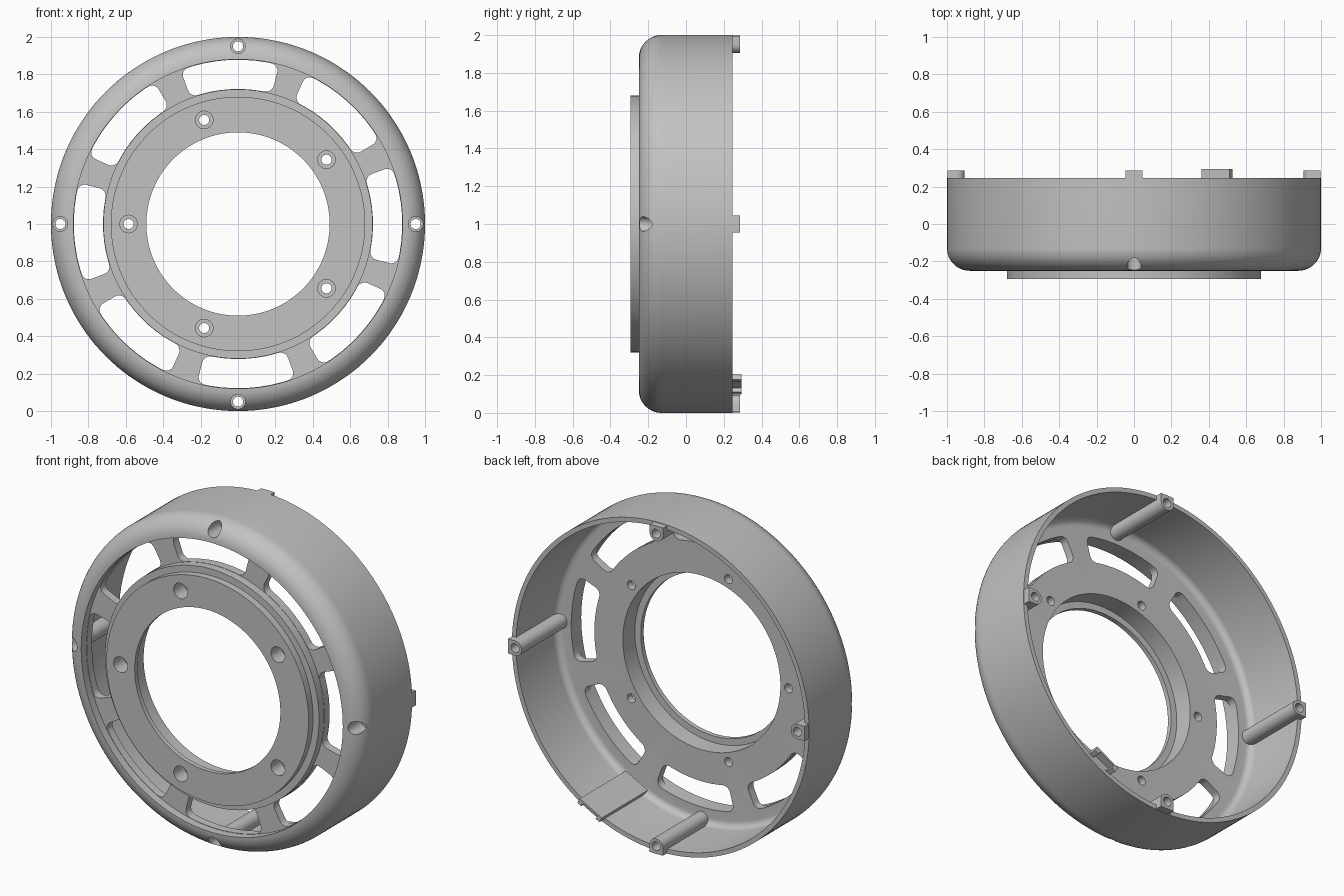
import bpy, bmesh
from math import sin, cos, pi, radians

cube = bpy.data.objects.get("Cube")
if cube:
    bpy.data.objects.remove(cube, do_unlink=True)

# One plain grey for the whole housing
grey = bpy.data.materials.new("housing_grey")
grey.use_nodes = True
colour = (0.54, 0.54, 0.54, 1)
grey.diffuse_color = colour
grey.node_tree.nodes["Principled BSDF"].inputs["Base Color"].default_value = colour

AXIS_Z = 1.0        # height of the ring axis, which runs along y
FRONT, WEB, FLOOR, RIM = -0.25, -0.2, -0.15, 0.245


def polar(r, a):
    return r * cos(a), r * sin(a)


def arc(cx, cy, r, a0, a1, n):
    """Points on an arc, angles in degrees."""
    return [(cx + r * cos(radians(a0 + (a1 - a0) * i / n)),
             cy + r * sin(radians(a0 + (a1 - a0) * i / n))) for i in range(n + 1)]


def circle(cx, cz, r, n=32):
    return arc(cx, cz, r, 0, 360, n)[:-1]


def turned(points, angle):
    """Rotate an outline around the ring axis."""
    c, s = cos(angle), sin(angle)
    return [(x * c - z * s, x * s + z * c) for x, z in points]


def make_object(name, bm):
    bmesh.ops.recalc_face_normals(bm, faces=bm.faces)
    mesh = bpy.data.meshes.new(name)
    bm.to_mesh(mesh)
    bm.free()
    mesh.materials.append(grey)
    obj = bpy.data.objects.new(name, mesh)
    bpy.context.collection.objects.link(obj)
    return obj


def prism(bm, outline, y0, y1, round_corners=(), radius=0):
    """Extrude an x-z outline along y, rounding chosen corners."""
    ends = [[bm.verts.new((x, y, AXIS_Z + z)) for x, z in outline] for y in (y0, y1)]
    n = len(outline)
    faces = [bm.faces.new(ends[0]), bm.faces.new(ends[1][::-1])]
    for i in range(n):
        j = (i + 1) % n
        faces.append(bm.faces.new((ends[0][j], ends[0][i], ends[1][i], ends[1][j])))
    bmesh.ops.recalc_face_normals(bm, faces=faces)
    if round_corners:
        edges = [bm.edges.get((ends[0][i], ends[1][i])) for i in round_corners]
        bmesh.ops.bevel(bm, geom=edges, offset=radius, segments=6, profile=0.5,
                        affect='EDGES', clamp_overlap=False)


def lathe(name, profile, steps=144):
    """Revolve a closed (radius, y) profile around the ring axis."""
    bm = bmesh.new()
    rings = []
    for k in range(steps):
        c, s = polar(1, 2 * pi * k / steps)
        rings.append([bm.verts.new((r * c, y, AXIS_Z + r * s)) for r, y in profile])
    n = len(profile)
    for k in range(steps):
        a, b = rings[k], rings[(k + 1) % steps]
        for i in range(n):
            j = (i + 1) % n
            bm.faces.new((a[i], a[j], b[j], b[i]))
    return make_object(name, bm)


def boolean(obj, tool, operation='DIFFERENCE'):
    mod = obj.modifiers.new("cut", 'BOOLEAN')
    mod.operation, mod.object, mod.solver = operation, tool, 'EXACT'
    bpy.context.view_layer.objects.active = obj
    bpy.ops.object.modifier_apply(modifier=mod.name)


# Housing shell: stepped collar, recessed web, rounded shoulder, thin wall, stepped bore
housing = lathe("housing_ring",
    [(0.49, -0.293), (0.68, -0.293), (0.68, FRONT), (0.72, FRONT), (0.72, WEB),
     (0.88, WEB)]
    + arc(0.88, -0.13, 0.12, -90, 0, 12)
    + [(1.0, RIM), (0.972, RIM)]
    + arc(0.932, FLOOR + 0.04, 0.04, 0, -90, 8)
    + [(0.53, FLOOR), (0.53, -0.265), (0.49, -0.265)])

# Envelope that trims the posts to the outside of the shell
envelope = lathe("envelope_helper",
    [(0.5, -0.24)] + arc(0.88, -0.13, 0.117, -90, 0, 12) + [(0.997, 0.4), (0.5, 0.4)])

# Eight vent windows with rounded corners
bm = bmesh.new()
for k in range(8):
    mid = 3 + 45 * k
    outline = (arc(0, 0, 0.878, mid - 17.5, mid + 17.5, 8)
               + arc(0, 0, 0.722, mid + 17.5, mid - 17.5, 8))
    prism(bm, outline, -0.4, -0.1, (0, 8, 9, 17), 0.042)
windows = make_object("window_cutter", bm)

# Screw holes: five in the collar, four through the posts
holes, recesses = bmesh.new(), bmesh.new()
for k in range(5):
    x, z = polar(0.585, pi + 2 * pi * k / 5)
    prism(holes, circle(x, z, 0.027), -0.4, 0)
    prism(recesses, circle(x, z, 0.047), -0.4, -0.195)
for k in range(4):
    x, z = polar(0.95, k * pi / 2)
    prism(holes, circle(x, z, 0.027), -0.4, 0.4)
    prism(recesses, circle(x, z, 0.039), -0.4, -0.12)
holes = make_object("hole_cutter", holes)
recesses = make_object("recess_cutter", recesses)

# Screw posts: round towards the axis, square towards the wall
posts = []
for k, side in enumerate(("left", "top", "right", "bottom")):
    bm = bmesh.new()
    outline = [(1.05, -0.045)] + arc(0.95, 0, 0.045, 270, 90, 16) + [(1.05, 0.045)]
    prism(bm, turned(outline, k * pi / 2), -0.19, 0.286)
    post = make_object("screw_post_" + side, bm)
    boolean(post, envelope, 'INTERSECT')
    posts.append(post)

for part in [housing] + posts:
    boolean(part, holes)
    boolean(part, recesses)
boolean(housing, windows)


# Flat latch plate on the inner wall, notched on its outer side past the rim
def latch_block(name, r0, r1, half, y0, y1):
    bm = bmesh.new()
    outline = [(r0, -half), (r1, -half), (r1, half), (r0, half)]
    prism(bm, turned(outline, radians(-62.4)), y0, y1)
    return make_object(name, bm)


latch = latch_block("latch_plate", 0.94, 0.974, 0.084, -0.17, 0.293)
notch = latch_block("notch_cutter", 0.952, 1.05, 0.055, 0.246, 0.4)
boolean(latch, notch)

# Remove the helpers and smooth the curved faces
for helper in (envelope, windows, holes, recesses, notch):
    bpy.data.objects.remove(helper, do_unlink=True)
bpy.ops.object.select_all(action='DESELECT')
for part in [housing, latch] + posts:
    part.select_set(True)
bpy.context.view_layer.objects.active = housing
bpy.ops.object.shade_smooth_by_angle(angle=radians(30))
